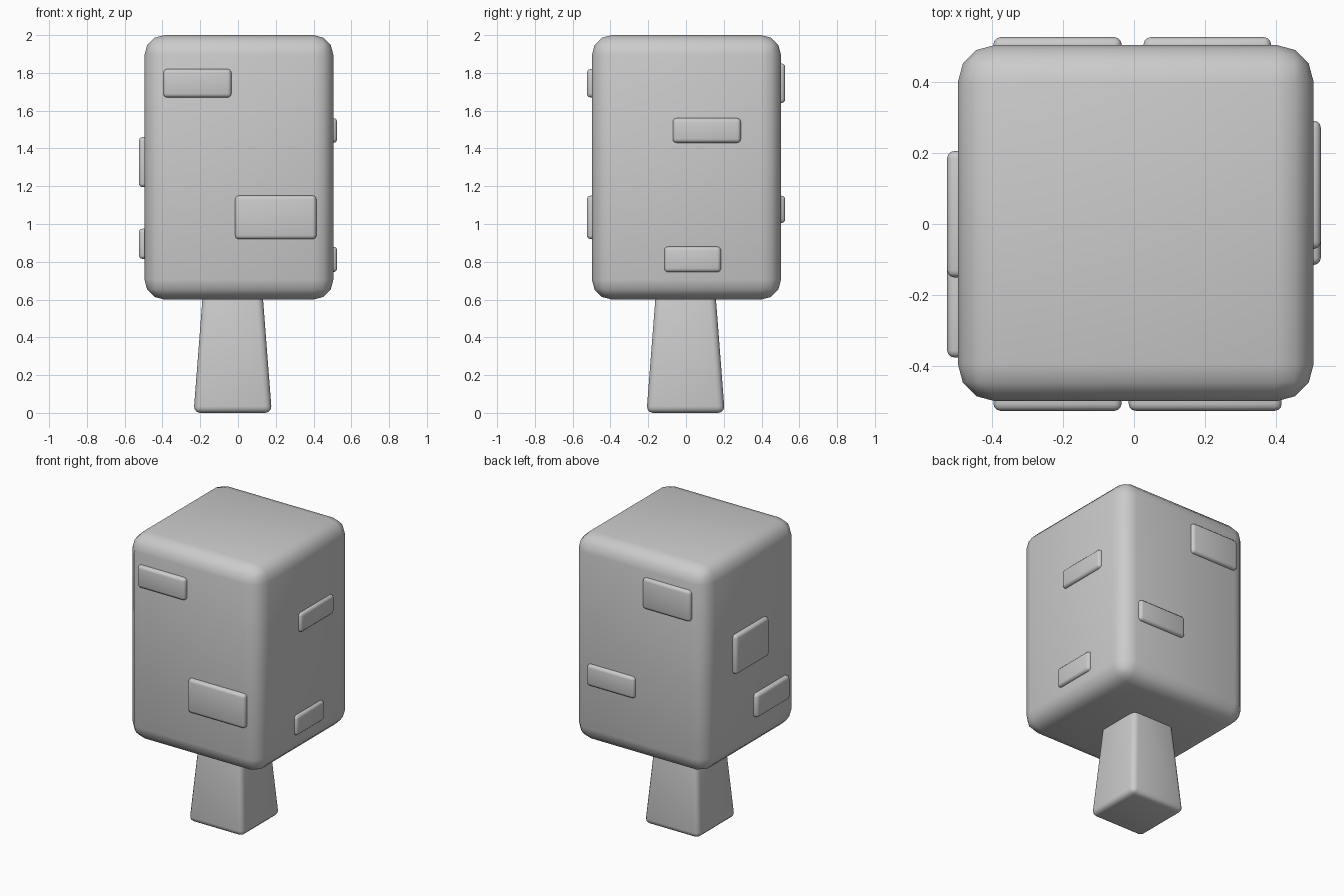
import bpy, bmesh

if "Cube" in bpy.data.objects:
    bpy.data.objects.remove(bpy.data.objects["Cube"])


def rounded_box(name, lo, hi, radius, segments, top_scale=1.0):
    """Smooth bevelled box between two corners, optionally tapered to the top."""
    mid = [(a + b) / 2 for a, b in zip(lo, hi)]
    size = [b - a for a, b in zip(lo, hi)]
    bm = bmesh.new()
    bmesh.ops.create_cube(bm, size=1)
    for v in bm.verts:
        s = top_scale if v.co.z > 0 else 1.0
        v.co.x *= size[0] * s
        v.co.y *= size[1] * s
        v.co.z *= size[2]
    bmesh.ops.bevel(bm, geom=bm.edges[:], offset=radius, segments=segments,
                    profile=0.5, affect='EDGES', clamp_overlap=True)
    for f in bm.faces:
        f.smooth = True
    mesh = bpy.data.meshes.new(name)
    bm.to_mesh(mesh)
    bm.free()
    obj = bpy.data.objects.new(name, mesh)
    obj.location = mid
    bpy.context.collection.objects.link(obj)
    return obj


# Tree crown and tapered trunk (trunk runs a little into the crown)
rounded_box("crown", (-0.495, -0.498, 0.6), (0.505, 0.503, 2.0), 0.105, 3)
rounded_box("trunk", (-0.235, -0.209, 0.0), (0.179, 0.205, 0.75), 0.035, 3, 0.72)

# Raised leaf plates: side, range along the face, range in z
OUT, IN = 0.525, 0.44
plates = [
    ("front", -0.395, -0.035, 1.67, 1.82),
    ("front", -0.015, 0.415, 0.92, 1.15),
    ("back", -0.395, -0.035, 1.64, 1.85),
    ("back", 0.027, 0.385, 1.005, 1.15),
    ("right", -0.07, 0.29, 1.43, 1.56),
    ("right", -0.115, 0.185, 0.745, 0.88),
    ("left", -0.15, 0.205, 1.195, 1.46),
    ("left", -0.375, -0.02, 0.815, 0.975),
]
for side, a, b, z0, z1 in plates:
    d0, d1 = (-OUT, -IN) if side in ("front", "left") else (IN, OUT)
    if side in ("front", "back"):
        lo, hi = (a, d0, z0), (b, d1, z1)
    else:
        lo, hi = (d0, a, z0), (d1, b, z1)
    rounded_box(side + "_leaf_plate", lo, hi, 0.02, 3)
